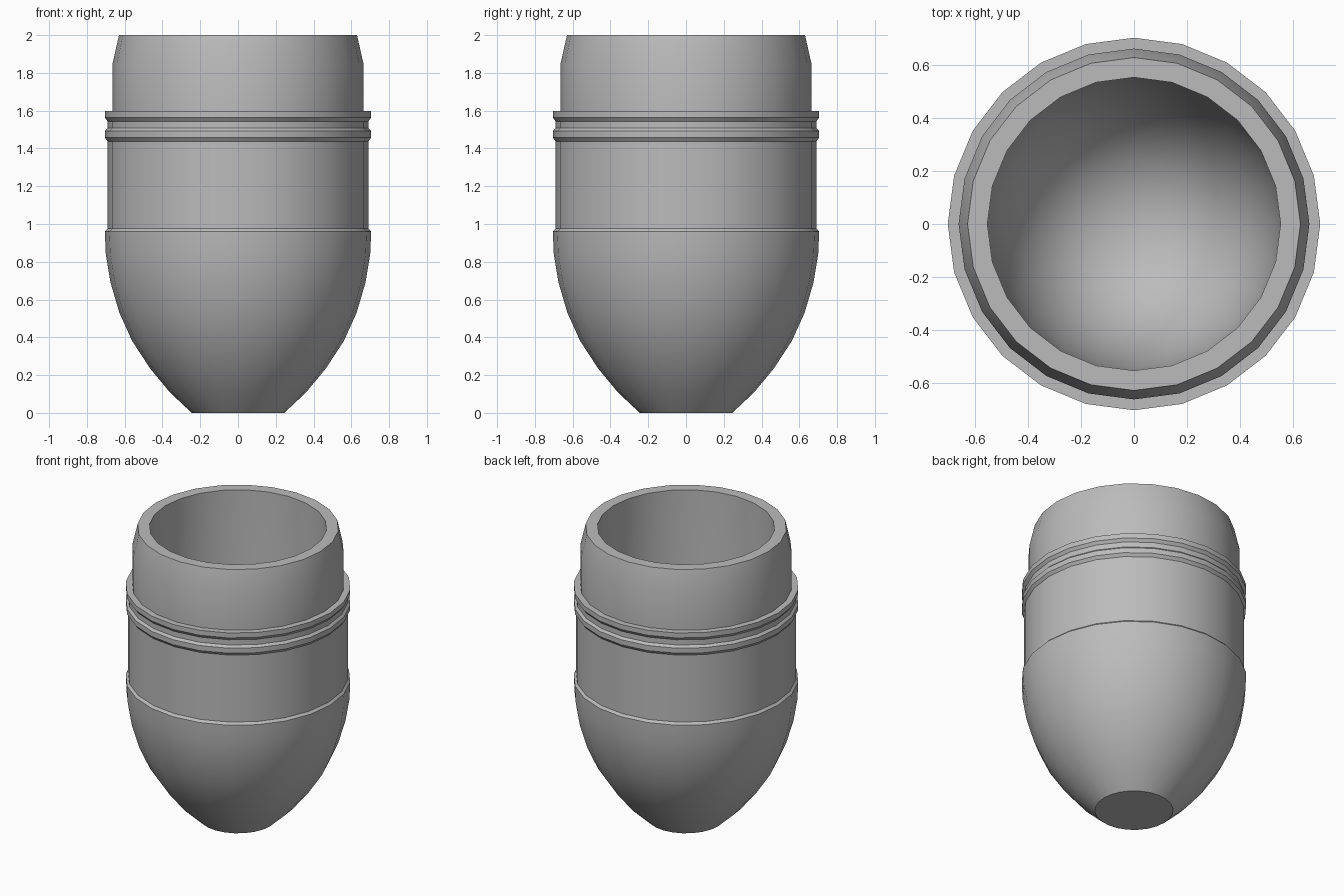
import bpy
import bmesh
import math

SIDES = 24

old = bpy.data.objects.get("Cube")
if old:
    bpy.data.objects.remove(old, do_unlink=True)

grey = bpy.data.materials.new("plain grey")
grey.use_nodes = True
colour = (0.5, 0.5, 0.5, 1)
grey.diffuse_color = colour
grey.node_tree.nodes["Principled BSDF"].inputs["Base Color"].default_value = colour


def lathe(name, profile):
    """Turn a (radius, height) profile about z; an upward profile faces outward."""
    bm = bmesh.new()
    rings = []
    for r, z in profile:
        angles = [math.tau * i / SIDES for i in range(SIDES)]
        rings.append([bm.verts.new((r * math.cos(a), r * math.sin(a), z)) for a in angles])
    for low, high in zip(rings, rings[1:]):
        for i in range(SIDES):
            k = (i + 1) % SIDES
            bm.faces.new((low[i], low[k], high[k], high[i]))
    bmesh.ops.remove_doubles(bm, verts=bm.verts, dist=1e-5)
    mesh = bpy.data.meshes.new(name)
    bm.to_mesh(mesh)
    bm.free()
    mesh.materials.append(grey)
    obj = bpy.data.objects.new(name, mesh)
    bpy.context.collection.objects.link(obj)
    bpy.ops.object.select_all(action='DESELECT')
    obj.select_set(True)
    bpy.context.view_layer.objects.active = obj
    bpy.ops.object.shade_smooth_by_angle(angle=math.radians(30))
    return obj


# Rounded lower body with flat foot and bevelled shoulder
lathe("lower_body", [(0, 0), (0.245, 0), (0.36, 0.108), (0.465, 0.235), (0.56, 0.38),
                     (0.628, 0.53), (0.675, 0.69), (0.7, 0.84), (0.705, 0.96), (0.69, 0.975)])

# Straight middle band
lathe("middle_band", [(0.69, 0.975), (0.69, 1.437)])

# Two raised ridges with a groove between them
lathe("lower_ridge", [(0.69, 1.437), (0.705, 1.457), (0.705, 1.492), (0.69, 1.507)])
lathe("groove", [(0.69, 1.507), (0.69, 1.543)])
lathe("upper_ridge", [(0.69, 1.543), (0.705, 1.563), (0.705, 1.597), (0.664, 1.597)])

# Neck tapering to the flat rim
lathe("neck", [(0.664, 1.597), (0.664, 1.85), (0.63, 2.0), (0.555, 2.0)])

# Hollow inside with a bowl-shaped floor
lathe("cavity", [(0.555, 2.0), (0.555, 0.95), (0.542, 0.75), (0.505, 0.55), (0.44, 0.38),
                 (0.35, 0.25), (0.24, 0.16), (0.12, 0.115), (0, 0.1)])
